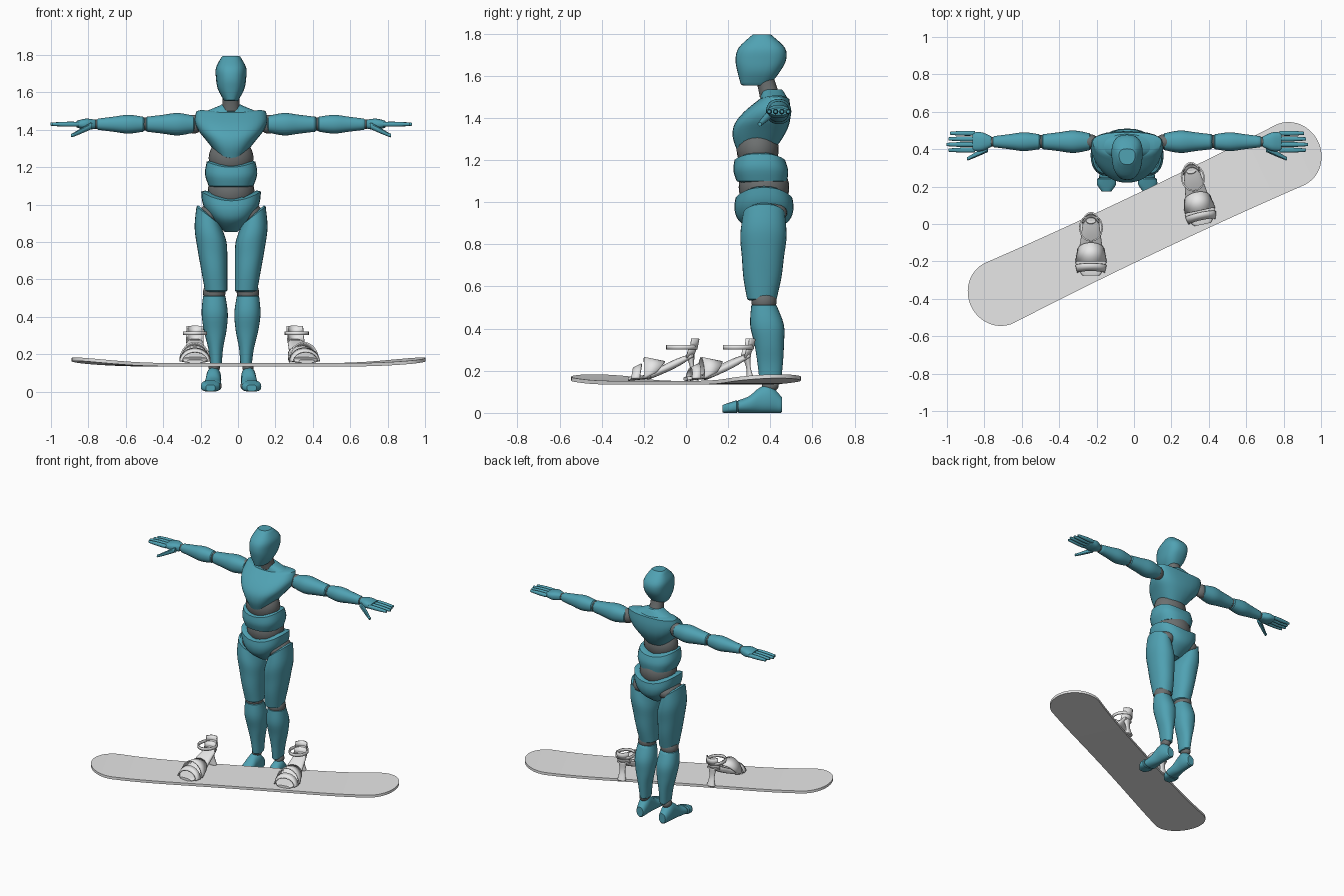
import bpy, bmesh
from math import sin, cos, pi, sqrt, radians, copysign
from mathutils import Vector, Matrix

if "Cube" in bpy.data.objects:
    bpy.data.objects.remove(bpy.data.objects["Cube"], do_unlink=True)


def material(name, red, green, blue):
    mat = bpy.data.materials.new(name)
    mat.use_nodes = True
    colour = (red, green, blue, 1)
    mat.diffuse_color = colour
    mat.node_tree.nodes["Principled BSDF"].inputs["Base Color"].default_value = colour
    return mat


teal = material("teal shell", .08, .36, .45)
joint_grey = material("joint grey", .15, .16, .16)
pale_grey = material("board pale grey", .8, .8, .8)
body_place = Matrix.Translation((-.037, 0, 0))


def finish(name, bm, mat, place):
    bmesh.ops.recalc_face_normals(bm, faces=bm.faces)
    mesh = bpy.data.meshes.new(name)
    bm.to_mesh(mesh)
    bm.free()
    mesh.materials.append(mat)
    mesh.shade_smooth()
    mesh.set_sharp_from_angle(angle=radians(35))
    obj = bpy.data.objects.new(name, mesh)
    obj.matrix_world = place
    bpy.context.collection.objects.link(obj)
    return obj


def smooth_sections(sections, steps=4):
    """Cubic interpolation through evenly spaced sections."""
    result = []
    last = len(sections) - 1
    for i in range(last):
        here, there = sections[i], sections[i + 1]
        leave = (there - sections[max(i - 1, 0)]) / 2
        arrive = (sections[min(i + 2, last)] - here) / 2
        for step in range(steps):
            t = step / steps
            ease = t * t * (3 - 2 * t)
            result.append(here.lerp(there, ease) + leave * t * (1 - t) ** 2 - arrive * t * t * (1 - t))
    return result + [sections[last]]


def loft(name, start, end, widths, depths=None, mat=teal, side=1, power=2.2, taper=0,
         bow=0, saddle=(0, 0), slant=0, grounded=False, place=body_place, sides=28):
    """Oval sections evenly spaced from start to end; bow pushes the middle along y,
    saddle raises the sides of the two end rims, slant raises the outer side of the last."""
    depths = depths or widths
    start, end = Vector(start), Vector(end)
    heading = (end - start).normalized()
    axis = max(range(3), key=lambda k: abs(heading[k]))
    across, over = [k for k in range(3) if k != axis]
    sections = []
    for i, (width, depth) in enumerate(zip(widths, depths)):
        t = i / (len(widths) - 1)
        centre = start.lerp(end, t)
        centre.y += bow * sin(pi * t)
        if grounded:
            centre.z = depth
        lift = saddle[0] * (1 - t) + saddle[1] * t
        sections.append(Vector((*centre, width, depth, lift, slant * t)))
    sections = smooth_sections(sections)
    # small rounded rim at both ends
    for index, sign in ((0, -1), (-1, 1)):
        rim = sections[index].copy()
        rim[axis] += sign * copysign(.006, heading[axis])
        rim[3] *= .85
        rim[4] *= .85
        sections.insert(0 if index == 0 else len(sections), rim)
    bm = bmesh.new()
    loops = []
    for x, y, z, width, depth, lift, lean in sections:
        loop = []
        for k in range(sides):
            c, s = cos(2 * pi * k / sides), sin(2 * pi * k / sides)
            v = copysign(abs(s) ** (2 / power), s)
            u = copysign(abs(c) ** (2 / power), c) * (1 + taper * v)
            point = Vector((x, y, z))
            point[across] += u * width
            point[over] += v * depth
            point[axis] += lift * u * u + lean * u
            point.x *= side
            loop.append(bm.verts.new(point))
        loops.append(loop)
    for a, b in zip(loops, loops[1:]):
        for k in range(sides):
            bm.faces.new((a[k], a[k - 1], b[k - 1], b[k]))
    bm.faces.new(loops[0])
    bm.faces.new(loops[-1])
    return finish(name, bm, mat, place)


def ball(name, centre, radii, side=1):
    bm = bmesh.new()
    x, y, z = centre
    shape = Matrix.Translation((x * side, y, z)) @ Matrix.Diagonal((*radii, 1))
    bmesh.ops.create_uvsphere(bm, u_segments=24, v_segments=16, radius=1, matrix=shape)
    return finish(name, bm, joint_grey, body_place)


# Head, torso and pelvis
loft("head", (0, .33, 1.56), (0, .36, 1.79), (.04, .07, .08, .08, .05), (.07, .1, .12, .11, .05),
     power=2.5, taper=.1, bow=.01)
loft("neck", (0, .4, 1.5), (0, .37, 1.6), (.05, .045, .045), mat=joint_grey)
loft("chest", (0, .33, 1.25), (0, .42, 1.49), (.09, .13, .17, .19, .18), (.09, .12, .13, .11, .07),
     power=2.5, taper=.16, bow=-.015, saddle=(.04, .01))
loft("trapezius", (0, .42, 1.48), (0, .41, 1.53), (.18, .12, .06), (.07, .06, .05))
ball("belly_joint", (0, .34, 1.25), (.12, .1, .11))
loft("abdomen", (0, .36, 1.1), (0, .35, 1.2), (.12, .14, .13), (.12, .13, .12), power=2.5, saddle=(0, .03))
ball("waist_joint", (0, .37, 1.07), (.125, .12, .12))
loft("pelvis", (0, .37, .86), (0, .37, 1.02), (.04, .11, .15, .16), (.05, .12, .14, .135),
     power=2.4, saddle=(0, .05))

arm_y, arm_z = .44, 1.43
for side, word in ((1, "left_"), (-1, "right_")):
    def limb(name, start, end, *sizes, **options):
        loft(word + name, start, end, *sizes, side=side, **options)

    def joint(name, centre, *radii):
        ball(word + name, centre, radii, side)

    # Leg
    joint("hip_joint", (.1, .38, .95), .07, .1, .06)
    limb("thigh", (.08, .36, .54), (.12, .37, .94), (.06, .07, .08, .085, .065), (.07, .09, .1, .11, .1),
         slant=.05)
    joint("knee_joint", (.09, .37, .53), .06, .06, .06)
    limb("shin", (.08, .4, .14), (.09, .37, .51), (.03, .04, .06, .07, .06), (.05, .06, .07, .08, .06), bow=.01)
    joint("ankle_joint", (.09, .4, .13), .03, .04, .03)
    limb("foot", (.09, .45, 0), (.1, .25, 0), (.03, .04, .04, .045, .05), (.04, .065, .06, .04, .03),
         grounded=True)
    joint("toe_joint", (.1, .25, .03), .05, .03, .025)
    limb("toes", (.11, .24, 0), (.11, .18, 0), (.05, .05, .03), (.03, .025, .02), grounded=True, power=2.8)

    # Arm
    joint("shoulder_joint", (.2, arm_y, arm_z), .05, .04, .05)
    limb("upper_arm", (.2, arm_y, arm_z), (.45, arm_y, arm_z), (.045, .06, .05, .04))
    joint("elbow_joint", (.46, arm_y, arm_z), .04, .035, .035)
    limb("forearm", (.47, arm_y, arm_z), (.71, arm_y, arm_z), (.04, .05, .04, .03))
    joint("wrist_joint", (.72, arm_y, arm_z), .03, .025, .025)
    limb("palm", (.73, arm_y, arm_z), (.82, arm_y, arm_z), (.03, .05, .05), (.025, .03, .02), power=2.6)
    for i, finger in enumerate(("index", "middle", "ring", "little")):
        y = arm_y + .03 * (i - 1.5)
        tip = .96 - .01 * abs(i - 1)
        limb(finger + "_finger", (.82, y, arm_z), (tip, y, arm_z), (.013, .013, .009), sides=12)
    limb("thumb", (.75, .4, 1.42), (.85, .35, 1.37), (.018, .015, .01), sides=12)

# Board: rounded tips, slight sidecut, raised ends
straight, tip_length, thickness = .86, .167, .018
bm = bmesh.new()
previous = None
for i in range(-32, 33):
    t = abs(i) / 16
    reach = straight * t if t < 1 else straight + tip_length * sin((t - 1) * pi / 2)
    beyond = max(reach - straight, 0) / tip_length
    half = (.164 + .014 * min(t, 1) ** 2) * sqrt(max(1 - beyond ** 2, .002))
    low = .134 + .1 * max(reach - .35, 0) ** 3
    x = copysign(reach, i)
    corners = ((half, low + thickness), (-half, low + thickness), (-half, low), (half, low))
    ring = [bm.verts.new((x, y, z)) for y, z in corners]
    if previous:
        for k in range(4):
            bm.faces.new((previous[k], previous[k - 1], ring[k - 1], ring[k]))
    else:
        bm.faces.new(ring)
    previous = ring
bm.faces.new(previous)
finish("board", bm, pale_grey, Matrix.Translation((.057, 0, 0)) @ Matrix.Rotation(radians(25.4), 4, "Z"))


def band(name, place, sweep, *edges, segments=24):
    """Thin strap between two arcs given as y, z, half width, backward bulge, upward bulge."""
    bm = bmesh.new()
    rows = []
    for y, z, width, back, rise in edges:
        angles = [pi / 2 + radians(sweep) * (k / segments - .5) for k in range(segments + 1)]
        rows.append([bm.verts.new((width * cos(a), y + back * sin(a), z + rise * sin(a))) for a in angles])
    lower, upper = rows
    for k in range(segments):
        bm.faces.new((lower[k], lower[k + 1], upper[k + 1], upper[k]))
    bmesh.ops.remove_doubles(bm, verts=bm.verts, dist=.0001)
    strap = finish(name, bm, pale_grey, place)
    solid = strap.modifiers.new("thickness", "SOLIDIFY")
    solid.thickness = .008
    solid.offset = 0


# Bindings
for word, x, y, turn in (("rear_", -.23, -.12, 0), ("front_", .335, .15, 12)):
    place = Matrix.Translation((x, y, .152)) @ Matrix.Rotation(radians(turn), 4, "Z")
    loft(word + "toe_plate", (0, -.15, .01), (0, -.05, .02), (.05, .08, .08), (.01, .01, .01),
         mat=pale_grey, power=2.8, place=place)
    loft(word + "raised_sole", (0, -.06, .02), (0, .15, .12), (.08, .06, .05, .04), (.015, .02, .02, .01),
         mat=pale_grey, power=2.8, place=place)
    loft(word + "heel_post", (0, .16, 0), (0, .14, .12), (.03, .02, .03), (.02, .01, .02),
         mat=pale_grey, place=place)
    band(word + "toe_strap", place, 180, (-.14, .01, .07, .01, .05), (-.1, .01, .08, .01, .07))
    band(word + "instep_strap", place, 180, (-.08, .01, .08, 0, .1), (-.02, .04, .07, .04, .05))
    band(word + "ankle_strap", place, 360, (.1, .15, .06, .07, 0), (.1, .17, .06, .07, 0))
    band(word + "heel_cup", place, 120, (.09, .11, .05, .06, 0), (.1, .16, .05, .07, 0))
    band(word + "heel_tab", place, 110, (.1, .15, .055, .07, 0), (.1, .2, .05, .08, 0))
